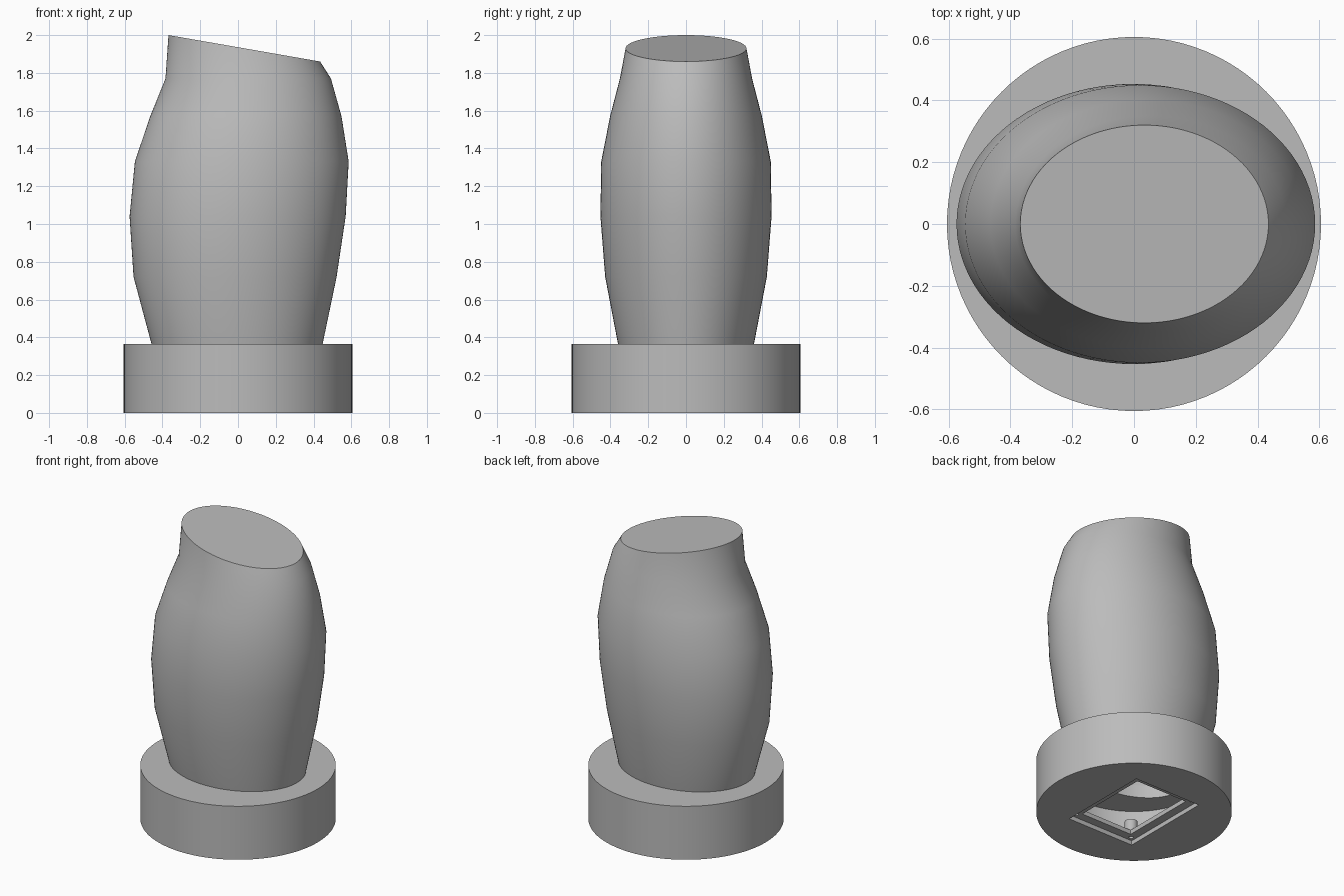
import bpy, bmesh
from math import cos, sin, pi

if "Cube" in bpy.data.objects:
    bpy.data.objects.remove(bpy.data.objects["Cube"])

grey = bpy.data.materials.new("plain grey")
grey.use_nodes = True
GREY = (0.5, 0.5, 0.5, 1)
grey.diffuse_color = GREY
grey.node_tree.nodes["Principled BSDF"].inputs["Base Color"].default_value = GREY
SIDES = 96


def finish(name, bm):
    bmesh.ops.recalc_face_normals(bm, faces=bm.faces)
    mesh = bpy.data.meshes.new(name)
    bm.to_mesh(mesh)
    bm.free()
    mesh.materials.append(grey)
    ob = bpy.data.objects.new(name, mesh)
    bpy.context.collection.objects.link(ob)
    return ob


def cylinder(name, rx, ry, z0, z1, x=0, y=0, sides=SIDES):
    bm = bmesh.new()
    bmesh.ops.create_cone(bm, cap_ends=True, segments=sides, radius1=1, radius2=1, depth=1)
    bmesh.ops.scale(bm, vec=(rx, ry, z1 - z0), verts=bm.verts)
    bmesh.ops.translate(bm, vec=(x, y, (z0 + z1) / 2), verts=bm.verts)
    return finish(name, bm)


def box(name, hx, hy, z0, z1):
    bm = bmesh.new()
    bmesh.ops.create_cube(bm, size=2)
    bmesh.ops.scale(bm, vec=(hx, hy, (z1 - z0) / 2), verts=bm.verts)
    bmesh.ops.translate(bm, vec=(0, 0, (z0 + z1) / 2), verts=bm.verts)
    return finish(name, bm)


def activate(ob):
    bpy.ops.object.select_all(action='DESELECT')
    bpy.context.view_layer.objects.active = ob
    ob.select_set(True)


def combine(target, tool, operation):
    mod = target.modifiers.new(tool.name, 'BOOLEAN')
    mod.operation, mod.object, mod.solver = operation, tool, 'EXACT'
    activate(target)
    bpy.ops.object.modifier_apply(modifier=mod.name)
    bpy.data.objects.remove(tool)


def smooth(ob):
    activate(ob)
    bpy.ops.object.shade_smooth_by_angle(angle=pi / 6)


# Body: stacked ellipses (left x, right x, half depth, left z, right z)
RINGS = [
    (-0.458, 0.448, 0.36, 0.365, 0.365),
    (-0.553, 0.522, 0.428, 0.72, 0.72),
    (-0.574, 0.57, 0.453, 1.04, 1.04),
    (-0.546, 0.586, 0.449, 1.33, 1.33),
    (-0.465, 0.548, 0.402, 1.57, 1.57),
    (-0.384, 0.492, 0.35, 1.77, 1.77),
    (-0.368, 0.435, 0.32, 2.0, 1.86),
]
WALL = 0.09


def loft(bm, inset, drop):
    loops = []
    for x0, x1, ry, z0, z1 in RINGS:
        loop = []
        for i in range(SIDES):
            c, s = cos(2 * pi * i / SIDES), sin(2 * pi * i / SIDES)
            x = (x0 + x1) / 2 + c * ((x1 - x0) / 2 - inset)
            z = z0 + (z1 - z0) * (x - x0) / (x1 - x0)
            loop.append(bm.verts.new((x, s * (ry - inset), z - (drop if z > 1.8 else 0))))
        loops.append(loop)
    for a, b in zip(loops, loops[1:]):
        for i in range(SIDES):
            j = (i + 1) % SIDES
            bm.faces.new((a[i], a[j], b[j], b[i]))
    bm.faces.new(loops[-1])
    return loops[0]


bm = bmesh.new()
outer, inner = loft(bm, 0, 0), loft(bm, WALL, 0.04)
for i in range(SIDES):
    j = (i + 1) % SIDES
    bm.faces.new((outer[i], inner[i], inner[j], outer[j]))
smooth(finish("body", bm))

# Base: hollow drum, open into the body, with a stepped hatch opening below
base = cylinder("base", 0.605, 0.605, 0, 0.365)
combine(base, cylinder("cavity", 0.48, 0.48, 0.06, 0.28), 'DIFFERENCE')
combine(base, cylinder("body_opening", 0.36, 0.27, 0.2, 0.5), 'DIFFERENCE')

# Screw posts standing on the hatch ledge
POSTS = [(sx * 0.222, sy * 0.293) for sx in (-1, 1) for sy in (-1, 1)]
for x, y in POSTS:
    combine(base, cylinder("post", 0.04, 0.04, 0.05, 0.14, x, y, 24), 'UNION')
combine(base, box("hatch_step", 0.252, 0.323, -0.1, 0.03), 'DIFFERENCE')
combine(base, box("hatch_hole", 0.195, 0.265, -0.1, 0.062), 'DIFFERENCE')
for x, y in POSTS:
    combine(base, cylinder("screw_hole", 0.014, 0.014, -0.1, 0.12, x, y, 16), 'DIFFERENCE')
smooth(base)
